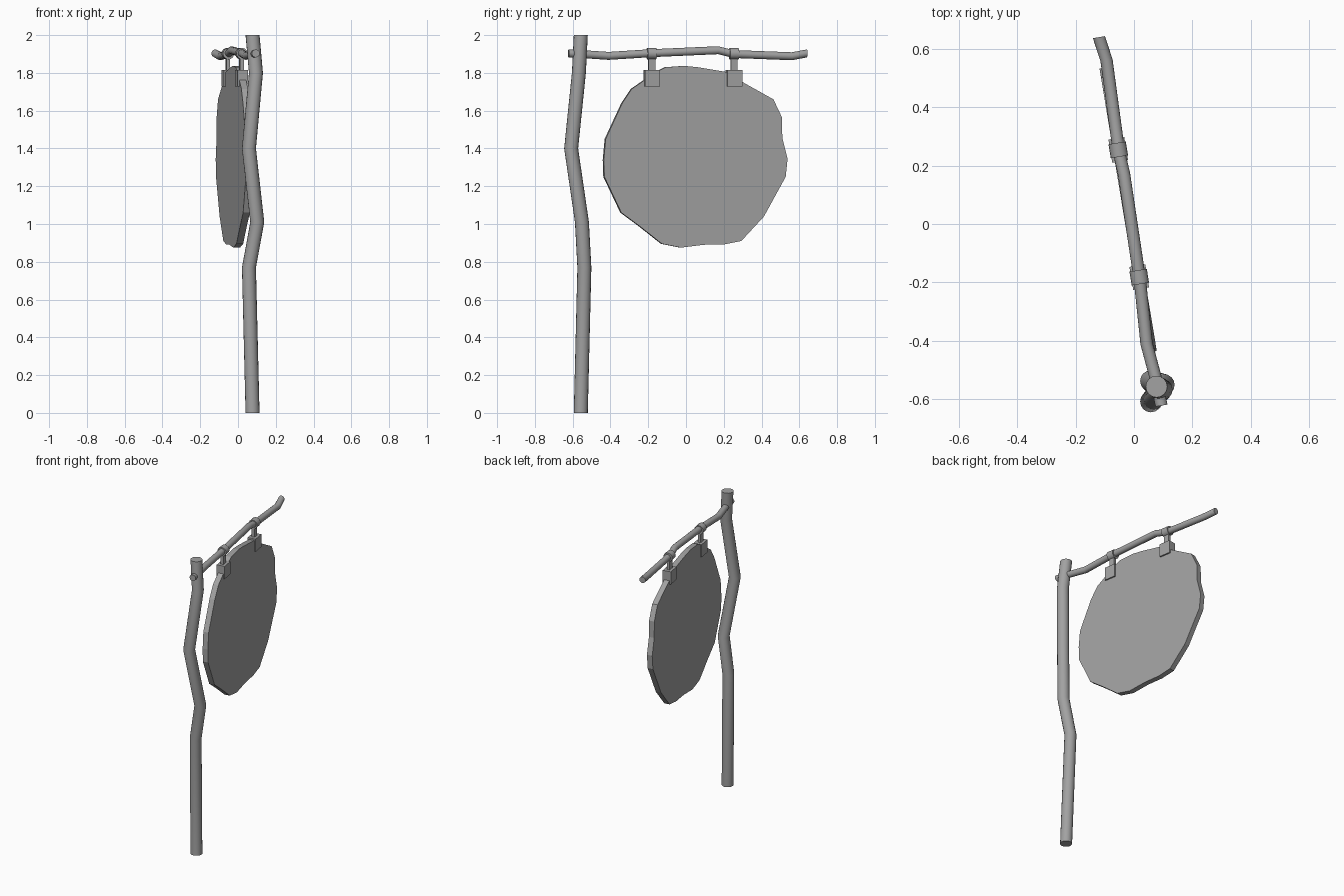
import bpy, bmesh, math
from mathutils import Vector, Matrix

cube = bpy.data.objects.get("Cube")
if cube:
    bpy.data.objects.remove(cube, do_unlink=True)

GREY = (0.36, 0.36, 0.36, 1)
grey = bpy.data.materials.new("weathered_grey")
grey.use_nodes = True
grey.diffuse_color = GREY
grey.node_tree.nodes["Principled BSDF"].inputs["Base Color"].default_value = GREY

# The sign and its fittings are turned to follow the crossbar
SLOPE = 0.165
ANGLE = math.atan(SLOPE)
TURN = Matrix.Rotation(ANGLE, 4, 'Z')


def bar_x(y):
    return -0.012 - SLOPE * y


def finish(name, bm, smooth=False):
    bmesh.ops.recalc_face_normals(bm, faces=bm.faces)
    mesh = bpy.data.meshes.new(name)
    bm.to_mesh(mesh)
    bm.free()
    mesh.materials.append(grey)
    obj = bpy.data.objects.new(name, mesh)
    bpy.context.collection.objects.link(obj)
    if smooth:
        bpy.ops.object.select_all(action='DESELECT')
        obj.select_set(True)
        bpy.context.view_layer.objects.active = obj
        bpy.ops.object.shade_smooth_by_angle(angle=math.radians(30))
    return obj


def tube(name, path, radius, side, up, sides=16):
    """Bent round pole whose rings all lie in the side/up plane."""
    bm = bmesh.new()
    rings = []
    for point in path:
        ring = []
        for i in range(sides):
            a = math.tau * i / sides
            offset = (side * math.cos(a) + up * math.sin(a)) * radius
            ring.append(bm.verts.new(Vector(point) + offset))
        rings.append(ring)
    for low, high in zip(rings, rings[1:]):
        for i in range(sides):
            j = (i + 1) % sides
            bm.faces.new((low[i], low[j], high[j], high[i]))
    bm.faces.new(rings[0])
    bm.faces.new(rings[-1])
    return finish(name, bm, smooth=True)


def box(name, center, size):
    bm = bmesh.new()
    bmesh.ops.create_cube(bm, size=1)
    bmesh.ops.transform(bm, verts=bm.verts, matrix=Matrix.Translation(center) @ TURN
                        @ Matrix.Diagonal((*size, 1)))
    return finish(name, bm)


X, Y, Z = Vector((1, 0, 0)), Vector((0, 1, 0)), Vector((0, 0, 1))
side, along = TURN.to_3x3() @ X, TURN.to_3x3() @ Y

# Crooked upright post
tube("post", [(0.077, -0.557, 0), (0.058, -0.538, 0.77), (0.102, -0.551, 1.01),
              (0.058, -0.608, 1.4), (0.095, -0.567, 1.8), (0.077, -0.557, 2)],
     0.037, X, Y)

# Crooked crossbar passing through the post
tube("crossbar", [(0.094, -0.622, 1.903), (0.075, -0.53, 1.898), (0.043, -0.41, 1.89),
                  (0.02, -0.19, 1.904), (-0.034, 0.17, 1.92), (-0.052, 0.25, 1.9),
                  (-0.094, 0.56, 1.888), (-0.12, 0.64, 1.903)],
     0.021, side, Z)

# Rough-edged round sign board
OUTLINE = [(-0.15, 1.81), (-0.11, 1.83), (-0.01, 1.837), (0.06, 1.83), (0.24, 1.8),
           (0.29, 1.755), (0.46, 1.66), (0.505, 1.565), (0.507, 1.455), (0.535, 1.345),
           (0.525, 1.25), (0.41, 1.04), (0.29, 0.91), (0.2, 0.892), (0.09, 0.89),
           (-0.03, 0.875), (-0.13, 0.895), (-0.25, 0.99), (-0.345, 1.06),
           (-0.435, 1.25), (-0.438, 1.34), (-0.428, 1.45), (-0.34, 1.64),
           (-0.29, 1.715), (-0.21, 1.77)]
THICK = 0.036
bm = bmesh.new()
face = bm.faces.new([bm.verts.new(Vector((bar_x(y), y, z)) - side * THICK / 2)
                     for y, z in OUTLINE])
extruded = bmesh.ops.extrude_face_region(bm, geom=[face])
verts = [v for v in extruded["geom"] if isinstance(v, bmesh.types.BMVert)]
bmesh.ops.translate(bm, verts=verts, vec=side * THICK)
finish("sign_board", bm)

# Two hangers: a ring on the bar, a strap and a clamp gripping the board
for label, y, z in (("front", -0.182, 1.902), ("back", 0.254, 1.902)):
    x = bar_x(y)
    middle = Vector((x, y, z))
    tube(label + "_ring", [middle - along * 0.024, middle + along * 0.024],
         0.03, side, Z)
    box(label + "_strap", (x, y, 1.845), (0.02, 0.036, 0.09))
    box(label + "_clamp", (x, y, 1.772), (0.055, 0.08, 0.086))
